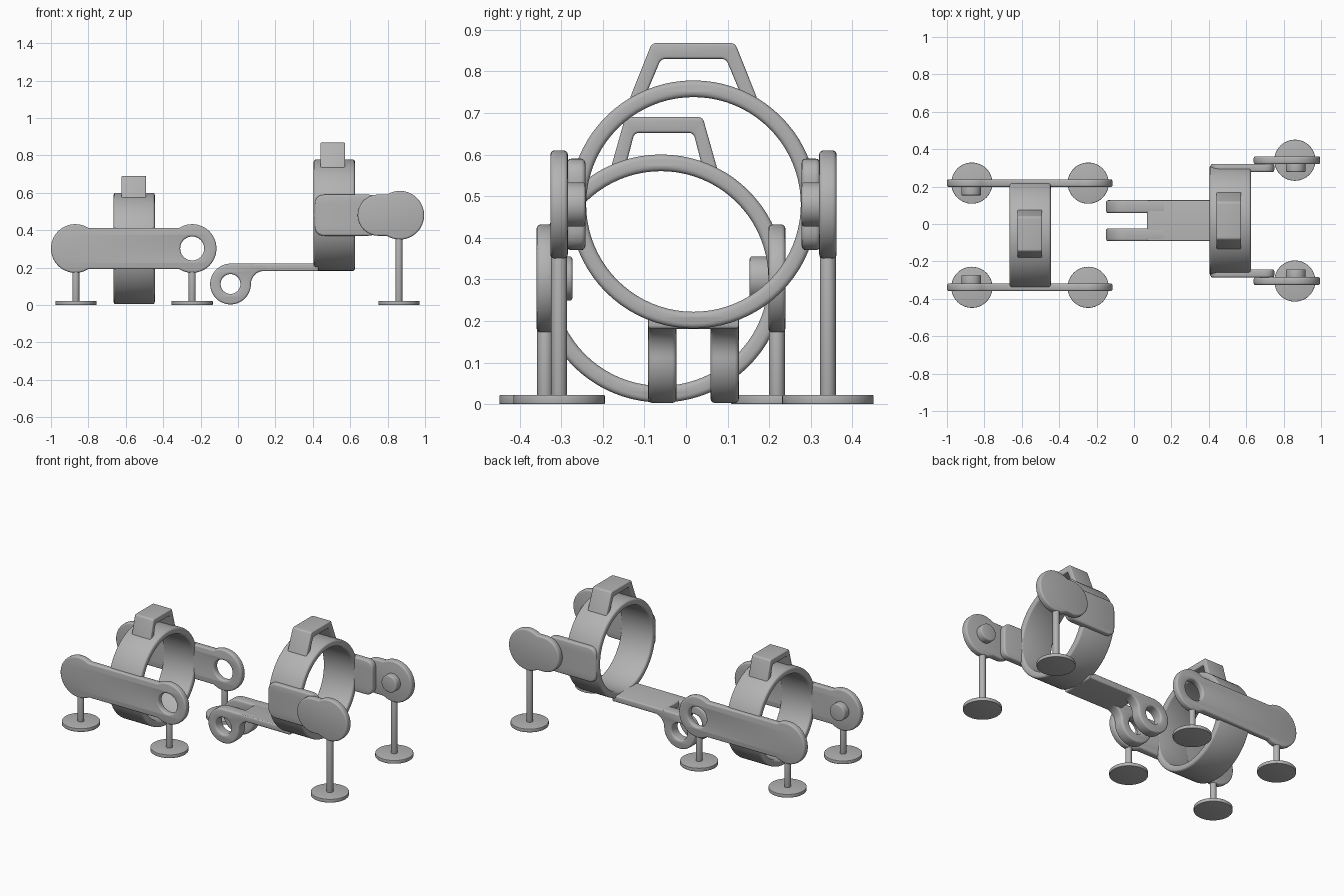
import bpy
import bmesh
from math import cos, sin, pi, asin
from mathutils import Matrix, Vector

cube = bpy.data.objects.get("Cube")
if cube:
    bpy.data.objects.remove(cube, do_unlink=True)

grey = bpy.data.materials.new("plain_grey")
grey.use_nodes = True
COLOUR = (0.45, 0.45, 0.45, 1)
grey.diffuse_color = COLOUR
grey.node_tree.nodes["Principled BSDF"].inputs["Base Color"].default_value = COLOUR

# Profile planes: columns are the directions of profile u, profile v and thickness
AXES = {
    "x": Matrix(((0, 0, 1), (1, 0, 0), (0, 1, 0))),
    "y": Matrix(((1, 0, 0), (0, 0, -1), (0, 1, 0))),
    "z": Matrix.Identity(3),
}


def arc(u, v, r, start=0.0, end=2 * pi, n=48):
    """Points along an arc; a full circle leaves out the repeated point."""
    full = abs(end - start) > 2 * pi - 0.001
    count = n if full else n + 1
    return [(u + r * cos(start + (end - start) * i / n),
             v + r * sin(start + (end - start) * i / n)) for i in range(count)]


def rounded(points, r, n=5):
    """Polygon with its corners rounded."""
    out = []
    for i, p in enumerate(points):
        p, a, b = Vector(p), Vector(points[i - 1]), Vector(points[(i + 1) % len(points)])
        s, e = p + (a - p).normalized() * r, p + (b - p).normalized() * r
        for k in range(n + 1):
            t = k / n
            out.append(tuple(s * (1 - t) ** 2 + p * 2 * t * (1 - t) + e * t * t))
    return out


def prism(name, loops, axis, lo, hi, bevel=0.01):
    """Solid from an outline and optional holes, with rounded rims."""
    curve = bpy.data.curves.new(name + "_profile", "CURVE")
    curve.dimensions = "2D"
    curve.fill_mode = "BOTH"
    curve.extrude = (hi - lo) / 2 - bevel
    curve.bevel_depth = bevel
    curve.bevel_resolution = 2
    curve.offset = -bevel
    for loop in loops:
        spline = curve.splines.new("POLY")
        spline.points.add(len(loop) - 1)
        for point, (u, v) in zip(spline.points, loop):
            point.co = (u, v, 0, 1)
        spline.use_cyclic_u = True
    helper = bpy.data.objects.new(name + "_profile", curve)
    mesh = bpy.data.meshes.new_from_object(helper)
    bpy.data.objects.remove(helper)

    turn = AXES[axis]
    middle = turn @ Vector((0, 0, (lo + hi) / 2))
    if axis == "y":
        middle = -middle
    mesh.transform(Matrix.Translation(middle) @ turn.to_4x4())
    bm = bmesh.new()
    bm.from_mesh(mesh)
    bmesh.ops.remove_doubles(bm, verts=bm.verts, dist=0.0002)
    bmesh.ops.recalc_face_normals(bm, faces=bm.faces)
    bm.to_mesh(mesh)
    bm.free()

    mesh.name = name
    mesh.materials.clear()
    mesh.materials.append(grey)
    obj = bpy.data.objects.new(name, mesh)
    bpy.context.collection.objects.link(obj)
    bpy.ops.object.select_all(action="DESELECT")
    obj.select_set(True)
    bpy.context.view_layer.objects.active = obj
    bpy.ops.object.shade_smooth_by_angle(angle=0.6)
    return obj


def slab(name, axis, outer, inner, loops, bevel=0.01):
    prism(name, loops, axis, min(outer, inner), max(outer, inner), bevel)


def ring(name, x, y, z):
    prism(name, [arc(y, z, 0.298, n=80), arc(y, z, 0.258, n=80)],
          "x", x - 0.11, x + 0.11, 0.012)


def handle(name, x, y, z, top, foot):
    # Trapezoid arch standing on the ring
    half = [(foot, 0.25), (top, 0.388)]
    inner = [(top - 0.022, 0.35), (foot - 0.035, 0.25)]
    outline = [(-u, v) for u, v in half] + [(u, v) for u, v in half[::-1]]
    outline += inner[::-1] + [(-u, v) for u, v in inner]
    outline = [(y + u, z + v) for u, v in outline]
    prism(name, [rounded(outline, 0.012)], "x", x - 0.066, x + 0.066, 0.006)


def stand(name, x, y, top):
    prism(name + "_foot", [arc(x, y, 0.11)], "z", 0, 0.022, 0.003)
    prism(name + "_post", [arc(x, y, 0.019, n=24)], "z", 0.015, top, 0.002)


BIG, BAR = 0.13, 0.11
NECK = asin(BAR / BIG)

# Low ring with two long arms
RING_Y, ARM_Z = -0.06, 0.302
BACK, HOLE = -0.87, -0.245
ring("low_ring", -0.555, RING_Y, 0.302)
handle("low_handle", -0.557, -0.053, 0.302, 0.093, 0.132)
arm = arc(BACK, ARM_Z, BIG, NECK, 2 * pi - NECK)
arm += arc(HOLE, ARM_Z, BIG, NECK - pi, pi - NECK)
for side, label in ((1, "left"), (-1, "right")):
    outer, inner = RING_Y + side * 0.299, RING_Y + side * 0.258
    slab(label + "_long_arm", "y", outer, inner, [arm, arc(HOLE, ARM_Z, 0.064)])
    slab(label + "_long_arm_boss", "y", inner + side * 0.015, inner - side * 0.045,
         [arc(BACK, ARM_Z, 0.053)], 0.006)
    middle = (outer + inner) / 2
    stand(label + "_outer_stand", BACK + 0.003, middle, 0.2)
    stand(label + "_inner_stand", HOLE, middle, 0.19)

# High ring with stepped arms
RING_Y, ARM_Z = 0.018, 0.48
PIVOT, LOBE = 0.865, 0.75
ring("high_ring", 0.515, RING_Y, 0.48)
handle("high_handle", 0.507, RING_Y, 0.48, 0.1, 0.155)
tip = arc(LOBE, ARM_Z, BAR, pi / 2, 1.5 * pi)
tip += arc(PIVOT, ARM_Z, BIG, NECK - pi, pi - NECK)
base = rounded([(0.41, ARM_Z - BAR), (0.75, ARM_Z - BAR),
                (0.75, ARM_Z + BAR), (0.41, ARM_Z + BAR)], 0.055, 8)
for side, label in ((1, "left"), (-1, "right")):
    outer, step, inner = (RING_Y + side * d for d in (0.344, 0.302, 0.26))
    slab(label + "_arm_base", "y", step + side * 0.002, inner, [base])
    slab(label + "_arm_tip", "y", outer, step, [tip])
    slab(label + "_arm_tip_boss", "y", step + side * 0.015, inner,
         [arc(PIVOT, ARM_Z, 0.053)], 0.006)
    stand(label + "_high_stand", PIVOT - 0.005, (outer + step) / 2, 0.37)

# Forked tongue under the high ring
EYE_X, EYE_Z, EYE_R = -0.04, 0.112, 0.109
hook = arc(EYE_X, EYE_Z, EYE_R, pi / 2, 2 * pi)
hook += arc(EYE_X + EYE_R + 0.07, EYE_Z, 0.07, pi - 0.15, pi / 2, 10)
hook += [(0.16, 0.182), (0.16, 0.221)]
for side, label in ((1, "left"), (-1, "right")):
    slab(label + "_prong", "y", RING_Y + side * 0.109, RING_Y + side * 0.041,
         [hook, arc(EYE_X, EYE_Z, 0.053)])
prism("tongue_plate", [rounded([(0.07, -0.091), (0.43, -0.091), (0.43, 0.127), (0.07, 0.127)], 0.004)],
      "z", 0.181, 0.221, 0.008)
